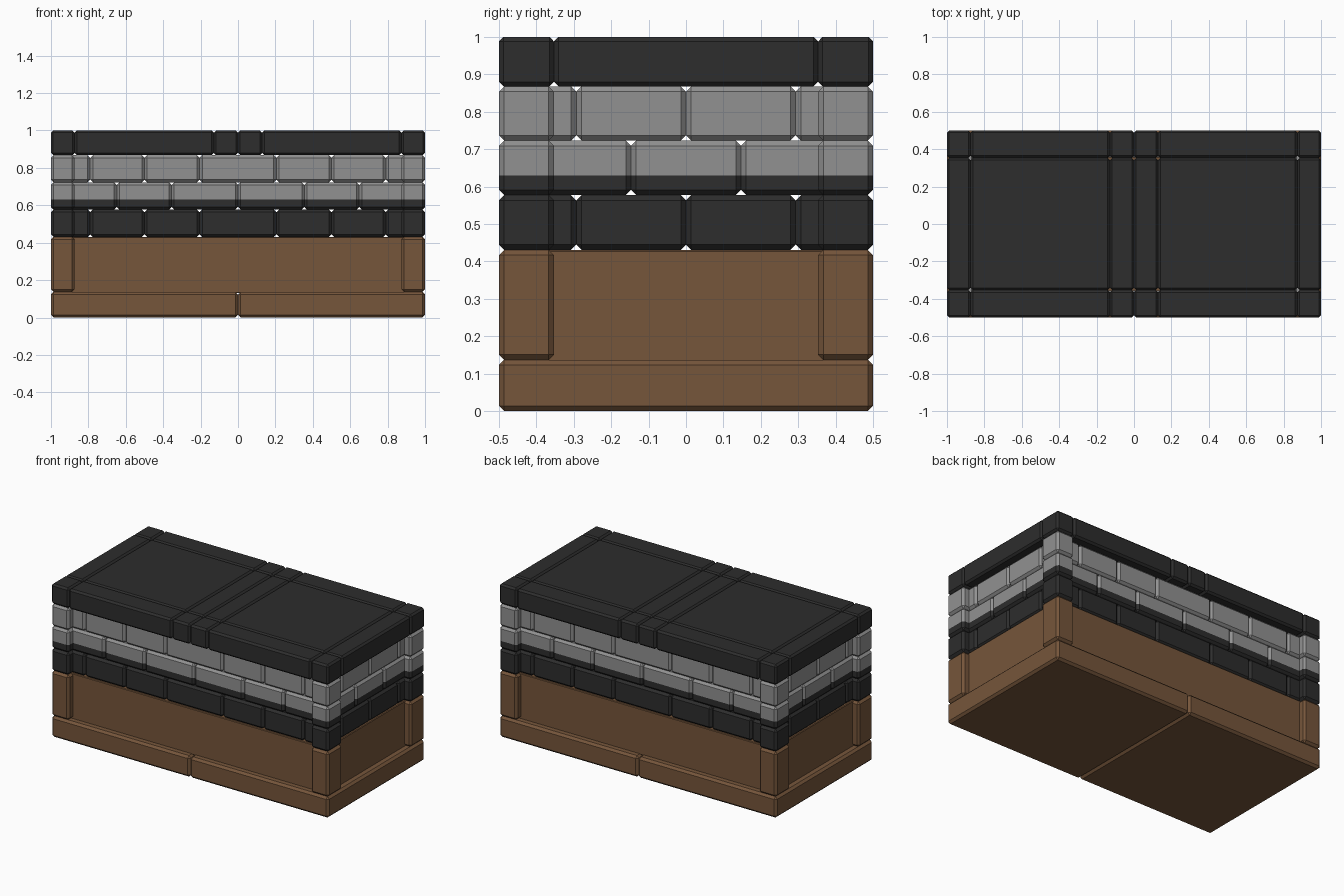
import bpy, bmesh

if "Cube" in bpy.data.objects:
    bpy.data.objects.remove(bpy.data.objects["Cube"])


def material(name, rgb):
    m = bpy.data.materials.new(name)
    m.diffuse_color = (*rgb, 1)
    m.use_nodes = True
    m.node_tree.nodes["Principled BSDF"].inputs["Base Color"].default_value = m.diffuse_color
    return m


BROWN = material("brown wood", (0.18, 0.092, 0.043))
DARK = material("charcoal stone", (0.026, 0.026, 0.026))
GREY = material("grey stone", (0.285, 0.285, 0.285))


def block(name, x, y, z, mats, bevel=0.014, split=None):
    """Chamfered box from (min, max) ranges; optional second colour below a height."""
    bm = bmesh.new()
    bmesh.ops.create_cube(bm, size=1)
    for v in bm.verts:
        for i, r in enumerate((x, y, z)):
            lo, hi = min(r), max(r)
            v.co[i] = lo if v.co[i] < 0 else hi
    if bevel:
        bmesh.ops.bevel(bm, geom=bm.edges[:], offset=bevel, segments=1,
                        affect='EDGES', profile=0.5)
    if split:
        bmesh.ops.bisect_plane(bm, geom=bm.verts[:] + bm.edges[:] + bm.faces[:],
                               plane_co=(0, 0, split), plane_no=(0, 0, 1))
        for f in bm.faces:
            f.material_index = int(f.calc_center_median().z < split)
    me = bpy.data.meshes.new(name)
    bm.to_mesh(me)
    bm.free()
    for m in mats:
        me.materials.append(m)
    ob = bpy.data.objects.new(name, me)
    bpy.context.collection.objects.link(ob)
    return ob


CX, CY = 0.873, 0.353          # inner edges of corner pieces
WX, WY = 0.955, 0.455          # recessed wall faces
THICK = 0.1


def corners(name, z, mats, split=None):
    for sx in (-1, 1):
        for sy in (-1, 1):
            block(name, (sx * CX, sx), (sy * CY, sy * 0.5), z, mats, split=split)


# base slabs
for s in (-1, 1):
    block("base_slab", (0, s), (-0.5, 0.5), (0, 0.137), [BROWN])

# recessed wooden body and corner posts
block("wood_body", (-WX, WX), (-WY, WY), (0.13, 0.431), [BROWN], bevel=0.004)
corners("wood_post", (0.137, 0.431), [BROWN])

# brick courses: height range, colours, colour split, joints along x and y
odd_x = [-WX, -0.79, -0.5, -0.205, 0.205, 0.5, 0.79, WX]
odd_y = [-WY, -0.293, 0, 0.293, WY]
even_x = [-WX, -0.648, -0.355, 0, 0.355, 0.648, WX]
even_y = [-WY, -0.147, 0.147, WY]
courses = [
    ((0.431, 0.577), [DARK], None, odd_x, odd_y),
    ((0.577, 0.723), [GREY, DARK], 0.63, even_x, even_y),
    ((0.723, 0.868), [GREY], None, odd_x, odd_y),
]
for z, mats, split, xs, ys in courses:
    corners("corner_stone", z, mats, split)
    for s in (-1, 1):
        for a, b in zip(xs, xs[1:]):
            block("long_wall_brick", (a, b), (s * WY, s * (WY - THICK)), z, mats, split=split)
        for a, b in zip(ys, ys[1:]):
            block("end_wall_brick", (s * WX, s * (WX - THICK)), (a, b), z, mats, split=split)

# lid made of a grid of chamfered slabs
lid_x = [-1, -CX, -0.129, 0, 0.129, CX, 1]
lid_y = [-0.5, -CY, CY, 0.5]
for a, b in zip(lid_x, lid_x[1:]):
    for c, d in zip(lid_y, lid_y[1:]):
        block("lid_slab", (a, b), (c, d), (0.868, 1.0), [DARK], bevel=0.012)
